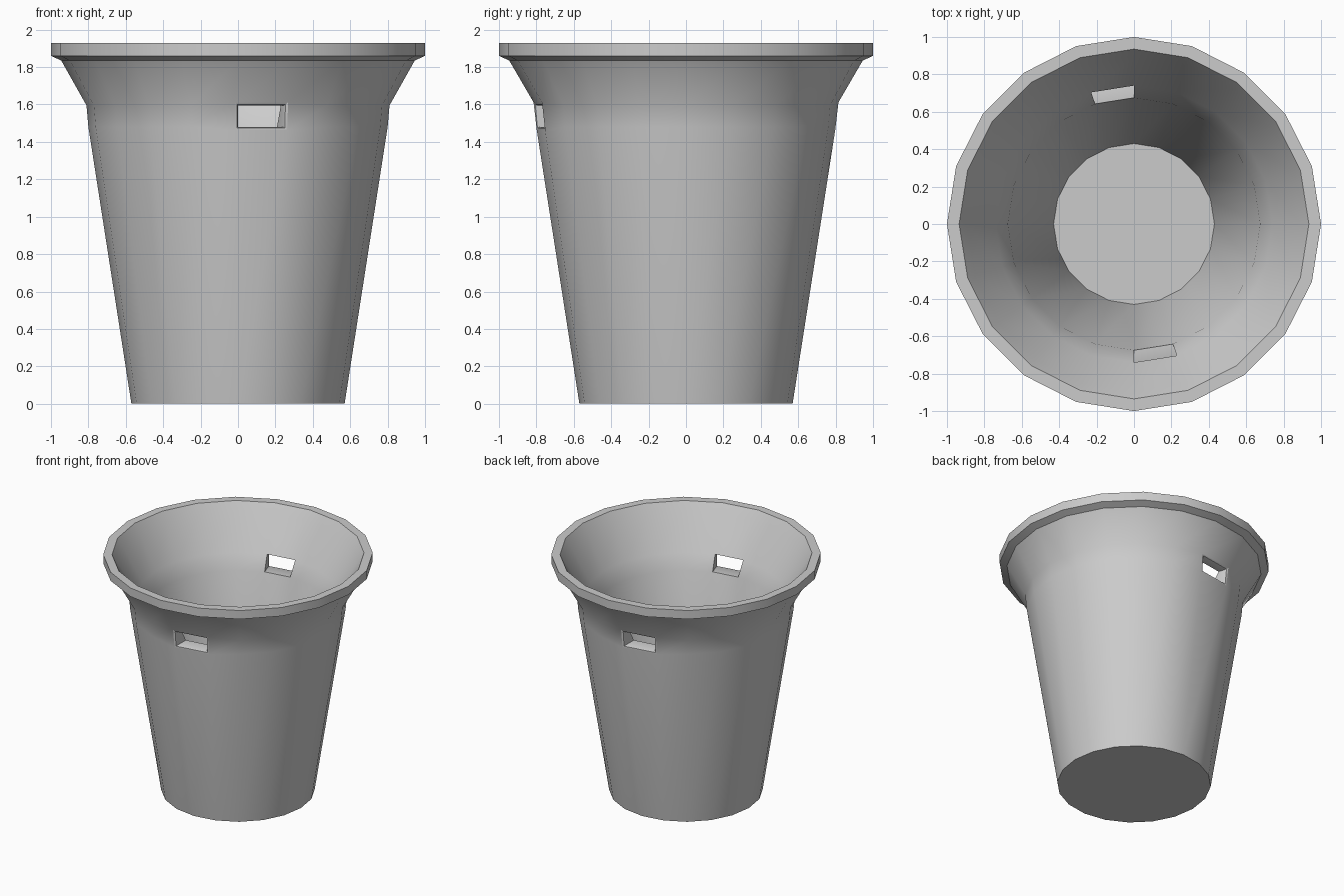
import bpy, bmesh, math

if "Cube" in bpy.data.objects:
    bpy.data.objects.remove(bpy.data.objects["Cube"])

N = 20
# Closed wall profile (radius, z): outer wall upward, rim, inner wall down to the floor
PROFILE = [(0.57, 0), (0.80, 1.48), (0.81, 1.595), (0.945, 1.835), (1.0, 1.86), (1.0, 1.93),
           (0.935, 1.93), (0.895, 1.865), (0.74, 1.595), (0.675, 1.48), (0.43, 0.06)]
OUTER, INNER = 1, 8          # profile spans holding the grip holes
HOLES = (0, N // 2)          # opposite side panels

bm = bmesh.new()
rings = []
for r, z in PROFILE:
    ring = []
    for i in range(N):
        a = -math.pi / 2 + 2 * math.pi * i / N
        ring.append(bm.verts.new((r * math.cos(a), r * math.sin(a), z)))
    rings.append(ring)

# Walls, leaving the grip panels open
for k in range(len(rings) - 1):
    for i in range(N):
        if k in (OUTER, INNER) and i in HOLES:
            continue
        j = (i + 1) % N
        bm.faces.new((rings[k][i], rings[k][j], rings[k + 1][j], rings[k + 1][i]))

# Underside and inner floor
bm.faces.new(rings[0][::-1])
bm.faces.new(rings[-1])

# Tunnels through the wall, with a bevelled outer lip
lip = []
for i in HOLES:
    j = (i + 1) % N
    out = [rings[OUTER][i], rings[OUTER][j], rings[OUTER + 1][j], rings[OUTER + 1][i]]
    inn = [rings[INNER + 1][i], rings[INNER + 1][j], rings[INNER][j], rings[INNER][i]]
    for s in range(4):
        t = (s + 1) % 4
        bm.faces.new((out[s], out[t], inn[t], inn[s]))
        lip.append(bm.edges.get((out[s], out[t])))
bmesh.ops.bevel(bm, geom=lip, offset=0.018, segments=2, profile=0.5, affect='EDGES')
bmesh.ops.recalc_face_normals(bm, faces=bm.faces)

mesh = bpy.data.meshes.new("bucket")
bm.to_mesh(mesh)
bm.free()
bucket = bpy.data.objects.new("bucket", mesh)
bpy.context.collection.objects.link(bucket)
bpy.context.view_layer.objects.active = bucket
bucket.select_set(True)
bpy.ops.object.shade_smooth_by_angle(angle=math.radians(30))
